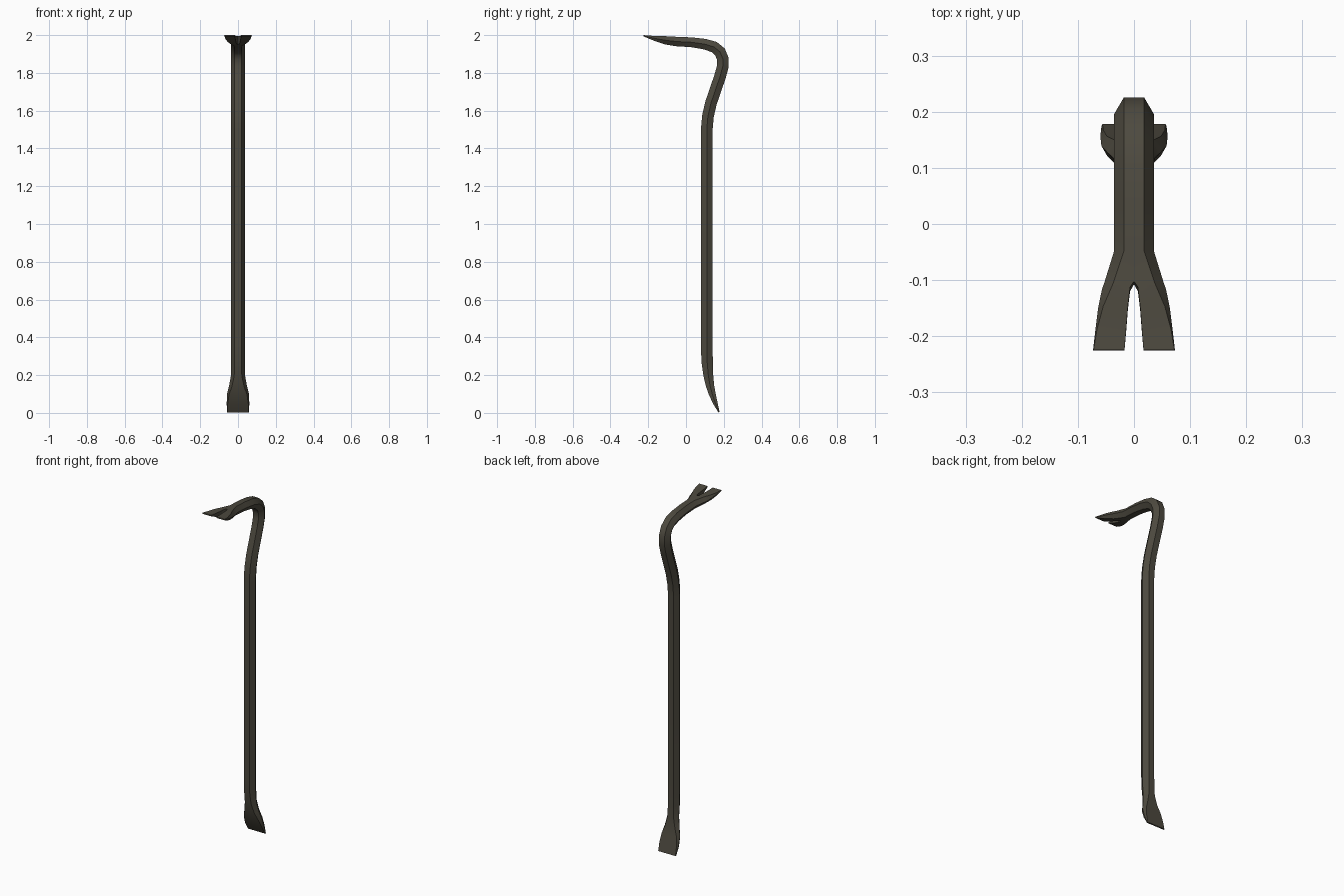
import bpy, bmesh
from mathutils import Vector

steel = bpy.data.materials.new("dark olive steel")
steel.diffuse_color = (0.075, 0.068, 0.050, 1)

# Stations along the bar, bottom to top:
# y, z, half width, half width of flat face, half thickness, half slot width
stations = [
    (0.175, 0.003, 0.058, 0.056, 0.003, 0),   # chisel edge
    (0.156, 0.050, 0.060, 0.055, 0.012, 0),
    (0.139, 0.100, 0.058, 0.048, 0.018, 0),
    (0.127, 0.145, 0.047, 0.032, 0.022, 0),
    (0.118, 0.200, 0.037, 0.020, 0.026, 0),
    (0.112, 0.270, 0.036, 0.018, 0.030, 0),
    (0.110, 0.350, 0.036, 0.018, 0.031, 0),   # straight shaft
    (0.110, 1.500, 0.036, 0.018, 0.031, 0),
    (0.116, 1.570, 0.036, 0.018, 0.031, 0),   # neck
    (0.132, 1.640, 0.036, 0.018, 0.031, 0),
    (0.180, 1.780, 0.036, 0.018, 0.031, 0),
    (0.195, 1.835, 0.036, 0.018, 0.031, 0),
    (0.195, 1.875, 0.036, 0.018, 0.031, 0),
    (0.180, 1.911, 0.036, 0.018, 0.031, 0),
    (0.149, 1.937, 0.036, 0.018, 0.030, 0),
    (0.100, 1.952, 0.036, 0.018, 0.028, 0),
    (0.030, 1.962, 0.036, 0.018, 0.026, 0),
    (-0.050, 1.966, 0.036, 0.018, 0.025, 0),
    (-0.105, 1.972, 0.053, 0.036, 0.022, 0),  # slot apex
    (-0.116, 1.974, 0.057, 0.040, 0.021, 0.007),
    (-0.150, 1.980, 0.064, 0.055, 0.016, 0.011),
    (-0.190, 1.988, 0.069, 0.066, 0.009, 0.014),
    (-0.225, 1.997, 0.073, 0.072, 0.003, 0.017),  # claw edge
]

# Half bar lofted from half hexagons, then mirrored
bm = bmesh.new()
rings = []
for i, (y, z, w, f, h, s) in enumerate(stations):
    a = stations[max(i - 1, 0)]
    b = stations[min(i + 1, len(stations) - 1)]
    t = Vector((0, b[0] - a[0], b[1] - a[1])).normalized()
    n = Vector((0, t.z, -t.y))
    c = Vector((0, y, z))
    rings.append([bm.verts.new(c + n * k * h + Vector((x, 0, 0)))
                  for x, k in ((s, 1), (f, 1), (w, 0), (f, -1), (s, -1))])
for i in range(len(rings) - 1):
    r, q = rings[i], rings[i + 1]
    for j in range(4):
        bm.faces.new((r[j], r[j + 1], q[j + 1], q[j]))
    if stations[i + 1][5] > 0:          # inner walls of the claw slot
        bm.faces.new((r[4], r[0], q[0], q[4]))
bm.faces.new(rings[0])
bm.faces.new(rings[-1])
bmesh.ops.recalc_face_normals(bm, faces=bm.faces)
# make sure normals point outward
bm.faces.ensure_lookup_table()
side = max(bm.faces, key=lambda p: p.calc_area())
side.normal_update()
if side.normal.x < 0 or (abs(side.normal.x) < 0.1 and
        side.normal.y * (side.calc_center_median().y - 0.11) < 0):
    bmesh.ops.reverse_faces(bm, faces=bm.faces)

mesh = bpy.data.meshes.new("pry_bar")
bm.to_mesh(mesh)
bm.free()
mesh.materials.append(steel)
bar = bpy.data.objects.new("pry_bar", mesh)
bpy.context.collection.objects.link(bar)
mirror = bar.modifiers.new("mirror", 'MIRROR')
mirror.merge_threshold = 0.0005

bpy.context.view_layer.objects.active = bar
bar.select_set(True)
bpy.ops.object.modifier_apply(modifier="mirror")
bpy.ops.object.shade_smooth_by_angle(angle=0.5)
